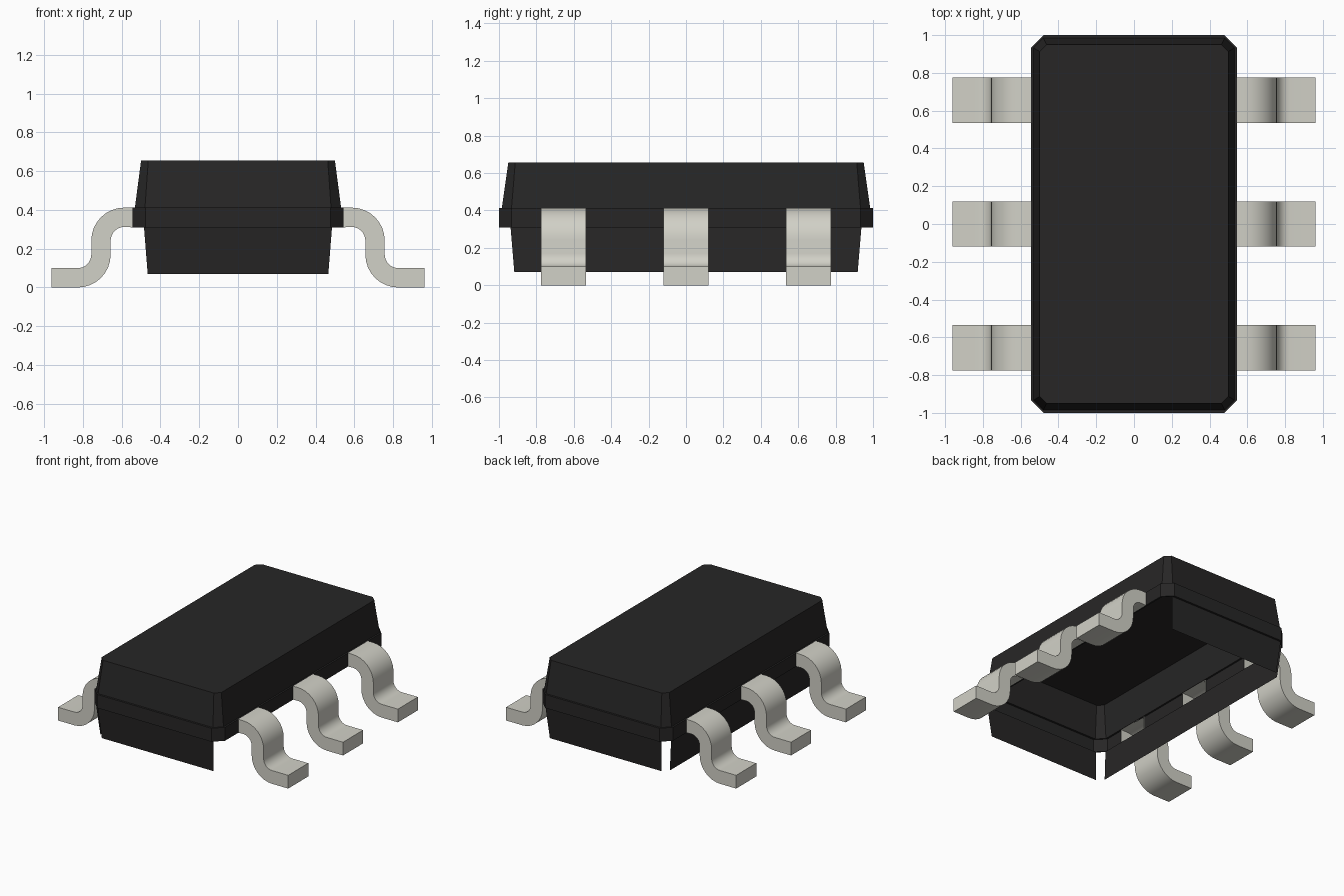
import bpy, bmesh, math

old = bpy.data.objects.get("Cube")
if old:
    bpy.data.objects.remove(old, do_unlink=True)


def make_material(name, color):
    mat = bpy.data.materials.new(name)
    mat.use_nodes = True
    mat.diffuse_color = (*color, 1)
    bsdf = next(n for n in mat.node_tree.nodes if n.type == 'BSDF_PRINCIPLED')
    bsdf.inputs["Base Color"].default_value = (*color, 1)
    return mat


black = make_material("black plastic", (0.02, 0.019, 0.019))
metal = make_material("grey metal", (0.64, 0.635, 0.57))

LEAD_Y = (-0.655, 0, 0.655)
LEAD_HALF = 0.12
BAND_LOW, BAND_HIGH = 0.31, 0.412
TOP, BOTTOM = 0.655, 0.07


def finish(bm, name, mat):
    mesh = bpy.data.meshes.new(name)
    bm.to_mesh(mesh)
    bm.free()
    mesh.materials.append(mat)
    obj = bpy.data.objects.new(name, mesh)
    bpy.context.collection.objects.link(obj)
    return obj


def octagon(bm, x, y, cut, z):
    """Rectangle with cut corners, counter-clockwise from the right side."""
    a, b = x - cut, y - cut
    points = [(x, -b), (x, b), (a, y), (-a, y), (-x, b), (-x, -b), (-a, -y), (a, -y)]
    return [bm.verts.new((px, py, z)) for px, py in points]


def ring(bm, lower, upper, skip=()):
    for i in range(len(lower)):
        j = (i + 1) % len(lower)
        if i not in skip:
            bm.faces.new((lower[i], lower[j], upper[j], upper[i]))


# Tapered upper cover, closed on top and hollow below
bm = bmesh.new()
rim = octagon(bm, 0.532, 0.985, 0.052, BAND_HIGH)
lid = octagon(bm, 0.5, 0.95, 0.037, TOP)
ring(bm, rim, lid)
bm.faces.new(lid)
finish(bm, "upper_cover", black)

# Middle band with its ledges; the long sides are open where the leads enter
bm = bmesh.new()
low = octagon(bm, 0.545, 1.0, 0.067, BAND_LOW)
high = octagon(bm, 0.545, 1.0, 0.067, BAND_HIGH)
inner_low = octagon(bm, 0.532, 0.985, 0.052, BAND_LOW)
inner_high = octagon(bm, 0.532, 0.985, 0.052, BAND_HIGH)
ring(bm, low, high, skip=(0, 4))
ring(bm, high, inner_high)
ring(bm, inner_low, low)
breaks = [-0.933] + [c + s * LEAD_HALF for c in LEAD_Y for s in (-1, 1)] + [0.933]
for side in (-1, 1):
    for y0, y1 in zip(breaks[::2], breaks[1::2]):
        x = 0.545 * side
        corners = [(y0, BAND_LOW), (y1, BAND_LOW), (y1, BAND_HIGH), (y0, BAND_HIGH)]
        quad = [bm.verts.new((x, y, z)) for y, z in corners]
        bm.faces.new(quad if side > 0 else quad[::-1])
finish(bm, "middle_band", black)

# Lower skirt: three separate walls with open corners and one open long side
bm = bmesh.new()
wall_bottom = octagon(bm, 0.508, 0.96, 0.042, BOTTOM)
wall_top = octagon(bm, 0.532, 0.985, 0.047, BAND_LOW)
ring(bm, wall_bottom, wall_top, skip=(0, 1, 3, 5, 7))
bmesh.ops.delete(bm, geom=[v for v in bm.verts if not v.link_faces], context='VERTS')
finish(bm, "lower_skirt", black)

# Bent leads: two opposite quarter bends swept across the lead width
STEPS = 8
BIG, SMALL = 0.17, 0.07
UPPER, LOWER = (0.587, BAND_HIGH - BIG), (0.827, BIG)


def arc(center, radius, start, end):
    angles = [math.radians(start + (end - start) * i / STEPS) for i in range(STEPS + 1)]
    return [(center[0] + radius * math.cos(t), center[1] + radius * math.sin(t)) for t in angles]


outer = [(0.535, BAND_HIGH)] + arc(UPPER, BIG, 90, 0) + arc(LOWER, SMALL, 180, 270) + [(0.962, 0.1)]
inner = [(0.535, BAND_LOW)] + arc(UPPER, SMALL, 90, 0) + arc(LOWER, BIG, 180, 270) + [(0.962, 0)]


def make_lead(name, side, y):
    bm = bmesh.new()
    sections = []
    for (ox, oz), (ix, iz) in zip(outer, inner):
        front, back = y - LEAD_HALF, y + LEAD_HALF
        corners = [(ox, front, oz), (ox, back, oz), (ix, back, iz), (ix, front, iz)]
        sections.append([bm.verts.new((side * cx, cy, cz)) for cx, cy, cz in corners])
    for a, b in zip(sections, sections[1:]):
        ring(bm, a, b)
    bm.faces.new(sections[-1])
    if side > 0:
        bmesh.ops.reverse_faces(bm, faces=bm.faces[:])
    # Outward normals, judged from the foot tip
    bm.normal_update()
    bm.faces.ensure_lookup_table()
    if bm.faces[-1].normal.x * side < 0:
        bmesh.ops.reverse_faces(bm, faces=bm.faces[:])
    obj = finish(bm, name, metal)
    bpy.ops.object.select_all(action='DESELECT')
    obj.select_set(True)
    bpy.context.view_layer.objects.active = obj
    bpy.ops.object.shade_smooth_by_angle(angle=math.radians(30))


for side, label in ((1, "left"), (-1, "right")):
    for y, place in zip(LEAD_Y, ("front", "middle", "back")):
        make_lead(f"{label}_{place}_lead", side, y)
